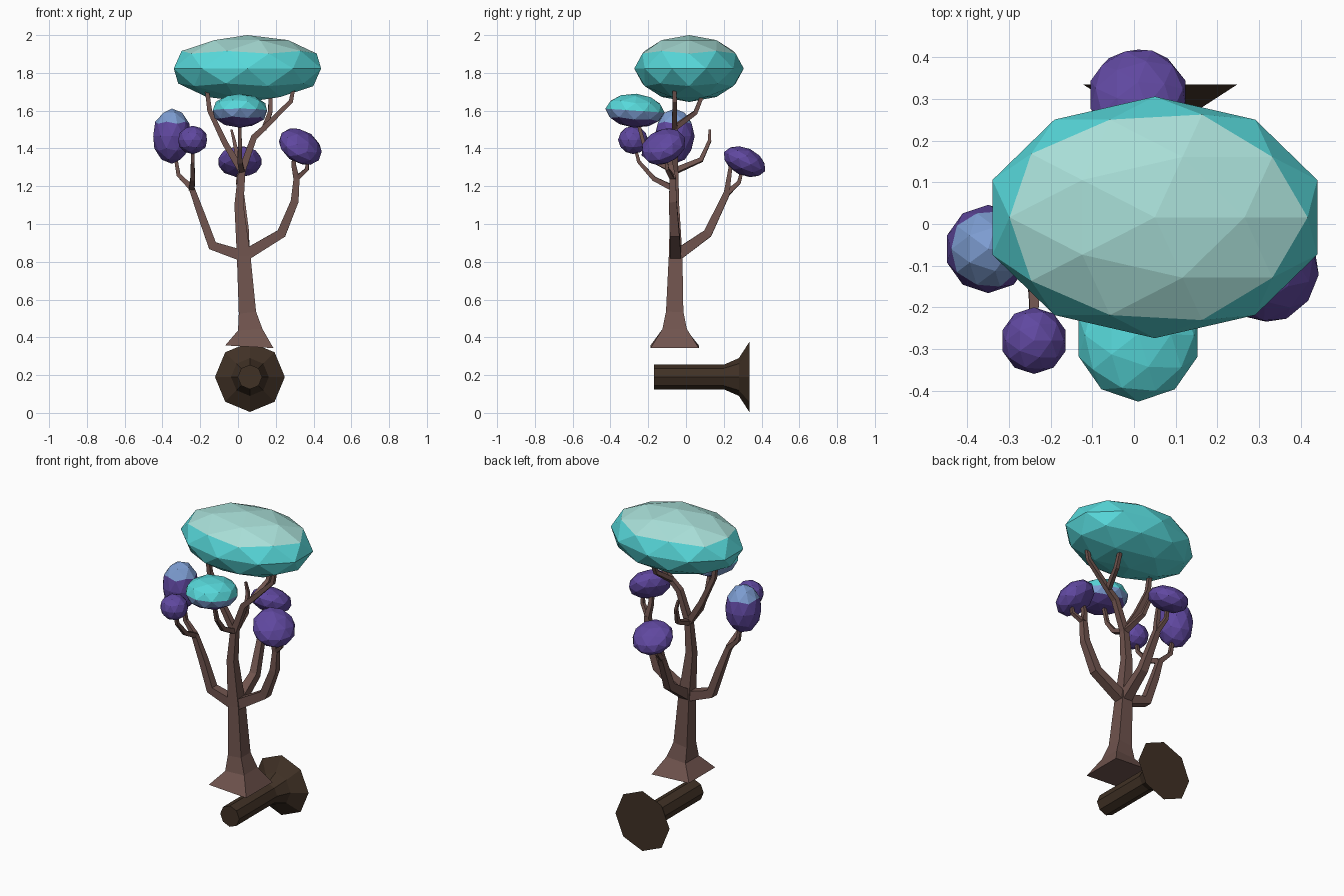
import bpy, bmesh, math
from mathutils import Vector, Matrix

if "Cube" in bpy.data.objects:
    bpy.data.objects.remove(bpy.data.objects["Cube"])

CM = 0.01  # points below are written in hundredths of a unit


def material(name, hex_code):
    def linear(c):
        return c / 12.92 if c <= 0.04 else ((c + 0.055) / 1.055) ** 2.4
    colour = [linear(byte / 255) for byte in bytes.fromhex(hex_code)] + [1]
    m = bpy.data.materials.new(name)
    m.use_nodes = True
    m.diffuse_color = colour
    shader = m.node_tree.nodes["Principled BSDF"]
    shader.inputs["Base Color"].default_value = colour
    shader.inputs["Roughness"].default_value = 0.9
    return m


bark = material("bark brown", "70544E")
dark_bark = material("dark log brown", "403125")
teal = material("turquoise leaf", "57D8DA")
pale = material("pale mint leaf", "A8DED7")
blue = material("soft blue leaf", "7C9CD0")
purple = material("purple leaf", "6048A0")


def finish(name, bm, materials):
    bmesh.ops.recalc_face_normals(bm, faces=bm.faces)
    mesh = bpy.data.meshes.new(name)
    bm.to_mesh(mesh)
    bm.free()
    for m in materials:
        mesh.materials.append(m)
    bpy.context.collection.objects.link(bpy.data.objects.new(name, mesh))


def tube(name, points, widths, mat=bark, sides=4, reference=(0, 1, 0)):
    """Capped prism along a path, with one half width for each point."""
    bm = bmesh.new()
    points = [Vector(p) * CM for p in points]
    square = sides == 4
    rings = []
    for i, p in enumerate(points):
        before = points[max(i - 1, 0)]
        after = points[min(i + 1, len(points) - 1)]
        direction = (p - before).normalized() + (after - p).normalized()
        u = direction.cross(Vector(reference)).normalized()
        v = direction.cross(u).normalized()
        radius = widths[i] * CM * (math.sqrt(2) if square else 1)
        ring = []
        for k in range(sides):
            a = math.tau * (k + square / 2) / sides
            ring.append(bm.verts.new(p + radius * (u * math.cos(a) + v * math.sin(a))))
        rings.append(ring)
    for low, high in zip(rings, rings[1:]):
        for k in range(sides):
            bm.faces.new((low[k - 1], low[k], high[k], high[k - 1]))
    bm.faces.new(rings[0])
    bm.faces.new(rings[-1])
    finish(name, bm, [mat])


def branch(name, thick, thin, *points):
    """Square branch that tapers evenly from its first point to its last."""
    last = len(points) - 1
    tube(name, points, [thick + (thin - thick) * i / last for i in range(last + 1)])


def foliage(name, centre, radii, top, middle, bottom, tilt=0, axis=(1, 0, 0)):
    """Faceted leaf ball with cap, upper band, lower band and base coloured by face height."""
    bm = bmesh.new()
    bmesh.ops.create_icosphere(bm, subdivisions=2, radius=CM)
    for f in bm.faces:
        height = f.calc_center_median().z / CM
        f.material_index = 0 if height > top else 1 if height > bottom else 2
    place = (Matrix.Translation(Vector(centre) * CM)
             @ Matrix.Rotation(math.radians(tilt), 4, axis)
             @ Matrix.Diagonal((*radii, 1)))
    bmesh.ops.transform(bm, matrix=place, verts=bm.verts)
    finish(name, bm, middle)


# Leaf balls: their centres are also where the twigs end
crown = Vector((5, 1.6, 182.3))
front_ball = (1, -27, 160)
right_tall_ball = (-35, -6, 146.5)
right_small_ball = (-24, -28, 144.5)
left_ball = (33, -12, 141)
back_ball = (1, 31, 133)
all_purple = [purple] * 3
foliage("crown_foliage", crown, (41, 29, 17.7), 0.5, [pale, teal, teal], -1)
foliage("front_foliage", front_ball, (15, 15.7, 9), 0, [teal, blue, purple], -0.5, -4)
foliage("right_tall_foliage", right_tall_ball, (10.4, 10.6, 14.6), 0.5, [blue, purple, purple], -1)
foliage("right_small_foliage", right_small_ball, (8, 8, 7.5), 0, all_purple, 0)
foliage("left_foliage", left_ball, (12.4, 12.4, 8), 0, all_purple, 0, 38, (3, 4, 0))
foliage("back_foliage", back_ball, (12, 12, 7.3), 0, all_purple, 0, -25)

# Fallen log with a flared root end
tube("fallen_log", [(6.3, y, 19) for y in (-17, 20, 28, 33.5)], (6.5, 6.5, 10, 18.5),
     dark_bark, 8, (1, 0, 0))

# Trunk with a flared square foot
crotch = (3, -5.5, 83)
crown_fork = (2, -6, 128)
tube("trunk", [(6, -6, 35), (6.5, -6, 44), (5, -6, 53), crotch, (0.5, -6, 110), crown_fork],
     (12.8, 6.5, 4.6, 3.6, 2.4, 1.9))

# Main limbs
right_fork = (-24.5, -7, 119)
left_fork = (31, -7, 124)
back_fork = (1.5, 21.5, 116)
branch("right_limb", 3, 1.5, crotch, (-13.5, -6, 88.5), (-19.5, -6, 105), right_fork)
branch("left_limb", 3, 1.6, crotch, (23, -6, 95), (30, -7, 112), left_fork)
branch("back_limb", 3, 1.7, crotch, (3.5, 11.5, 95), back_fork)

# Twigs carrying the leaf balls
branch("right_outer_twig", 1.5, 0.7, right_fork, (-31.5, -6, 126), right_tall_ball)
branch("right_front_twig", 1.5, 0.7, right_fork, (-24, -17, 124), (-24, -25, 133), right_small_ball)
branch("left_inner_twig", 1.6, 0.9, left_fork, (29.5, -8, 131), (30, -10, 140))
branch("left_outer_twig", 1.3, 0.7, left_fork, (36.5, -10, 129), (37, -11, 137))
branch("back_inner_twig", 1.6, 0.9, back_fork, (2, 22.5, 123), (2, 24, 133))
branch("back_outer_twig", 1.4, 0.7, back_fork, (0, 28, 122), back_ball)
branch("front_twig", 1.5, 0.8, crown_fork, (1, -16, 133), (1, -22, 141), front_ball)
branch("back_bare_twig", 1.5, 0.6, crown_fork, (0, 8, 134), (-2, 12.5, 144), (-3.5, 12.5, 150))

# Upper branches holding the crown
side_fork = (14, -6, 151)
branch("crown_right_branch", 1.8, 1, crown_fork, (-7, -6, 143), (-15, -6, 160), (-17, -6, 175))
branch("crown_left_branch", 1.9, 0.9, crown_fork, (8.5, -6, 146), side_fork, (28, -6, 165), (30, -6, 175))
branch("crown_back_branch", 1.4, 0.9, side_fork, (17, 5, 159), (17.5, 11, 174))
